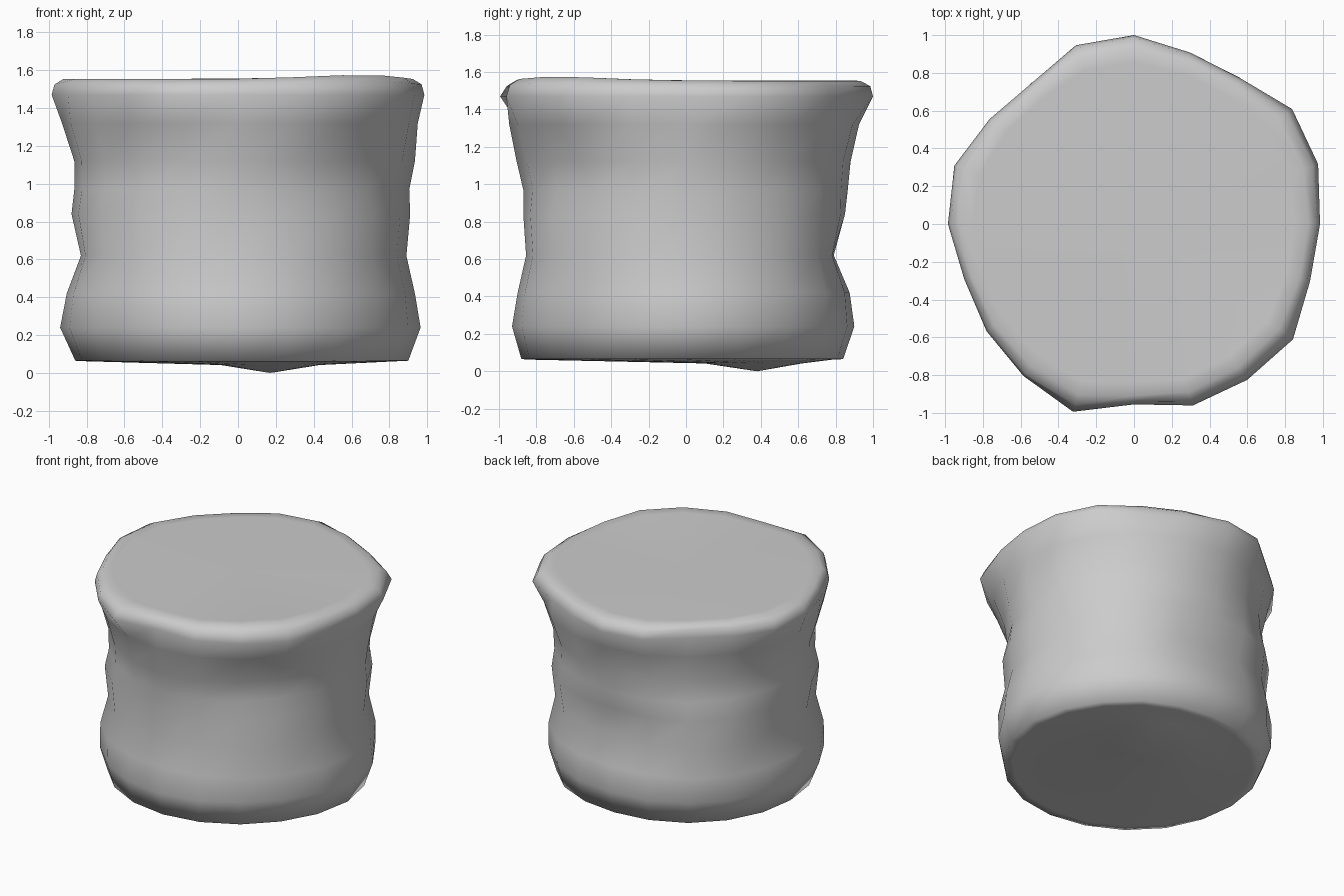
import bpy, bmesh
from math import cos, sin, pi, radians

if "Cube" in bpy.data.objects:
    bpy.data.objects.remove(bpy.data.objects["Cube"])

SIDES = 20

# irregular rim radius, one value per side, counter-clockwise from +x
RIM = [.985, 1.025, 1.035, .955, .955, 1.0, .995, .922, .945, 1.0,
       .985, .945, .965, .995, 1.045, .955, 1.01, 1.02, 1.04, .98]

# side rings: height, then radius in eight directions (+x, +x+y, +y, -x+y, -x, ...)
BODY = [
    (.065, (.90, .87, .84, .86, .86, .88, .88, .88)),
    (.24, (.965, .92, .90, .925, .94, .93, .93, .91)),
    (.42, (.935, .925, .875, .93, .905, .93, .90, .915)),
    (.62, (.89, .88, .79, .895, .83, .88, .855, .87)),
    (.84, (.91, .905, .85, .915, .88, .90, .87, .885)),
    (.97, (.905, .885, .865, .88, .865, .87, .87, .85)),
    (1.12, (.935, .89, .88, .865, .865, .875, .905, .87)),
    (1.32, (.95, .96, .925, .905, .93, .93, .945, .95)),
]


def blend(radii, k):
    """Smoothly interpolate the eight directional radii at side k."""
    p = k * 8 / SIDES
    i, f = int(p), p - int(p)
    f = f * f * (3 - 2 * f)
    return radii[i % 8] * (1 - f) + radii[(i + 1) % 8] * f


bm = bmesh.new()


def ring(z, radii, lift=0, centre=(0, 0)):
    verts = []
    for k, r in enumerate(radii):
        a = 2 * pi * k / SIDES
        dz = lift * max(0, cos(a - radians(313))) ** 8
        verts.append(bm.verts.new((centre[0] + r * cos(a),
                                   centre[1] + r * sin(a), z + dz)))
    return verts


def bridge(lo, hi):
    for k in range(SIDES):
        j = (k + 1) % SIDES
        bm.faces.new((lo[k], lo[j], hi[j], hi[k]))


base = [blend(BODY[0][1], k) for k in range(SIDES)]
lip = [.5 * r + .485 for r in RIM]

# underside with a small off-centre bulge
rings = [ring(.042, [.26] * SIDES, 0, (.17, .36)),
         ring(.062, [r * .93 for r in base])]

# wavy side wall
for z, radii in BODY:
    rings.append(ring(z, [blend(radii, k) for k in range(SIDES)]))

# flared rim, rounded edge and flat top
rings.append(ring(1.47, RIM))
rings.append(ring(1.525, [min(r * .985, s) for r, s in zip(RIM, lip)], .015))
rings.append(ring(1.553, [min(r * .97, s * .945) for r, s in zip(RIM, lip)], .022))
rings.append(ring(1.555, [s * .87 for s in lip], .015))

for lo, hi in zip(rings, rings[1:]):
    bridge(lo, hi)

# close both ends
bottom = bm.verts.new((.17, .38, 0))
top = bm.verts.new((0, 0, 1.55))
for k in range(SIDES):
    j = (k + 1) % SIDES
    bm.faces.new((bottom, rings[0][j], rings[0][k]))
    bm.faces.new((top, rings[-1][k], rings[-1][j]))

for f in bm.faces:
    f.smooth = True
bmesh.ops.recalc_face_normals(bm, faces=bm.faces[:])
mesh = bpy.data.meshes.new("stump")
bm.to_mesh(mesh)
bm.free()
bpy.context.collection.objects.link(bpy.data.objects.new("stump", mesh))
